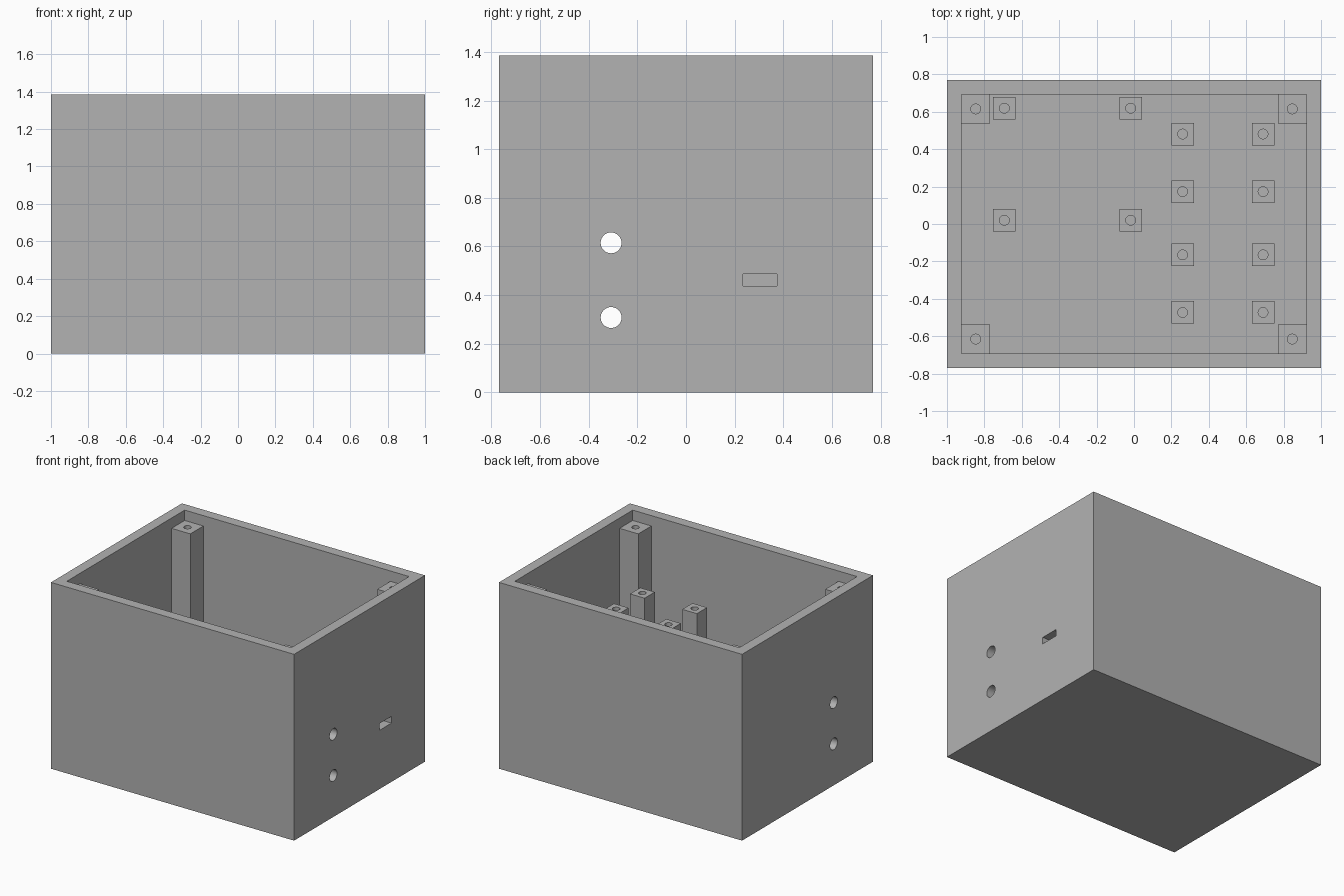
import bpy
import bmesh
import math
from mathutils import Matrix, Vector

if "Cube" in bpy.data.objects:
    bpy.data.objects.remove(bpy.data.objects["Cube"], do_unlink=True)

W, D, H = 2.0, 1.538, 1.385      # outer size
T = 0.077                        # wall and floor thickness
HOLE_R, HOLE_DEPTH = 0.026, 0.15

grey = bpy.data.materials.new("plain grey")
grey.use_nodes = True
grey.diffuse_color = (0.448, 0.448, 0.448, 1)
grey.node_tree.nodes["Principled BSDF"].inputs["Base Color"].default_value = grey.diffuse_color


def finish(name, bm):
    mesh = bpy.data.meshes.new(name)
    bm.to_mesh(mesh)
    bm.free()
    mesh.materials.append(grey)
    obj = bpy.data.objects.new(name, mesh)
    bpy.context.collection.objects.link(obj)
    return obj


def box(name, low, high):
    low, high = Vector(low), Vector(high)
    bm = bmesh.new()
    bmesh.ops.create_cube(bm, size=1, matrix=Matrix.Translation((low + high) / 2)
                          @ Matrix.Diagonal((high - low).to_4d()))
    return finish(name, bm)


def cylinder(name, centre, radius, length, axis="Z"):
    bm = bmesh.new()
    turn = Matrix.Rotation(math.pi / 2, 4, "Y") if axis == "X" else Matrix()
    bmesh.ops.create_cone(bm, cap_ends=True, segments=32, radius1=radius, radius2=radius,
                          depth=length, matrix=Matrix.Translation(centre) @ turn)
    return finish(name, bm)


def cut(obj, *cutters):
    bpy.context.view_layer.objects.active = obj
    for cutter in cutters:
        cutter.hide_render = True
        mod = obj.modifiers.new("cut", "BOOLEAN")
        mod.operation, mod.solver, mod.object = "DIFFERENCE", "EXACT", cutter
        bpy.ops.object.modifier_apply(modifier=mod.name)
        bpy.data.objects.remove(cutter, do_unlink=True)
    bpy.ops.object.select_all(action="DESELECT")
    obj.select_set(True)
    bpy.ops.object.shade_smooth_by_angle(angle=math.radians(30))


def post(name, x, y, size, top):
    # Square post with a blind screw hole in its top
    h = size / 2
    obj = box(name, (x - h, y - h, T), (x + h, y + h, top))
    cut(obj, cylinder("screw_cutter", (x, y, top), HOLE_R, 2 * HOLE_DEPTH))


# Open box with cable holes through both side walls and a slot in one
case = box("case", (-W / 2, -D / 2, 0), (W / 2, D / 2, H))
cut(case,
    box("cavity", (T - W / 2, T - D / 2, T), (W / 2 - T, D / 2 - T, H + 0.2)),
    cylinder("lower_hole", (0, -0.308, 0.308), 0.043, 3, "X"),
    cylinder("upper_hole", (0, -0.308, 0.615), 0.043, 3, "X"),
    box("slot", (0.8, 0.235, 0.437), (1.2, 0.375, 0.487)))

# Tall lid posts in the corners
for x in (-0.846, 0.846):
    for y in (-0.615, 0.615):
        post("corner_post", x, y, 0.154, 1.308)

# Board supports: name, x positions, y positions, top height
groups = (("front_board_post", (0.26, 0.69), (-0.473, -0.165), 0.915),
          ("back_board_post", (0.26, 0.69), (0.173, 0.481), 0.46),
          ("wide_board_post", (-0.693, -0.018), (0.02, 0.619), 0.46))
for name, xs, ys, top in groups:
    for x in xs:
        for y in ys:
            post(name, x, y, 0.12, top)
